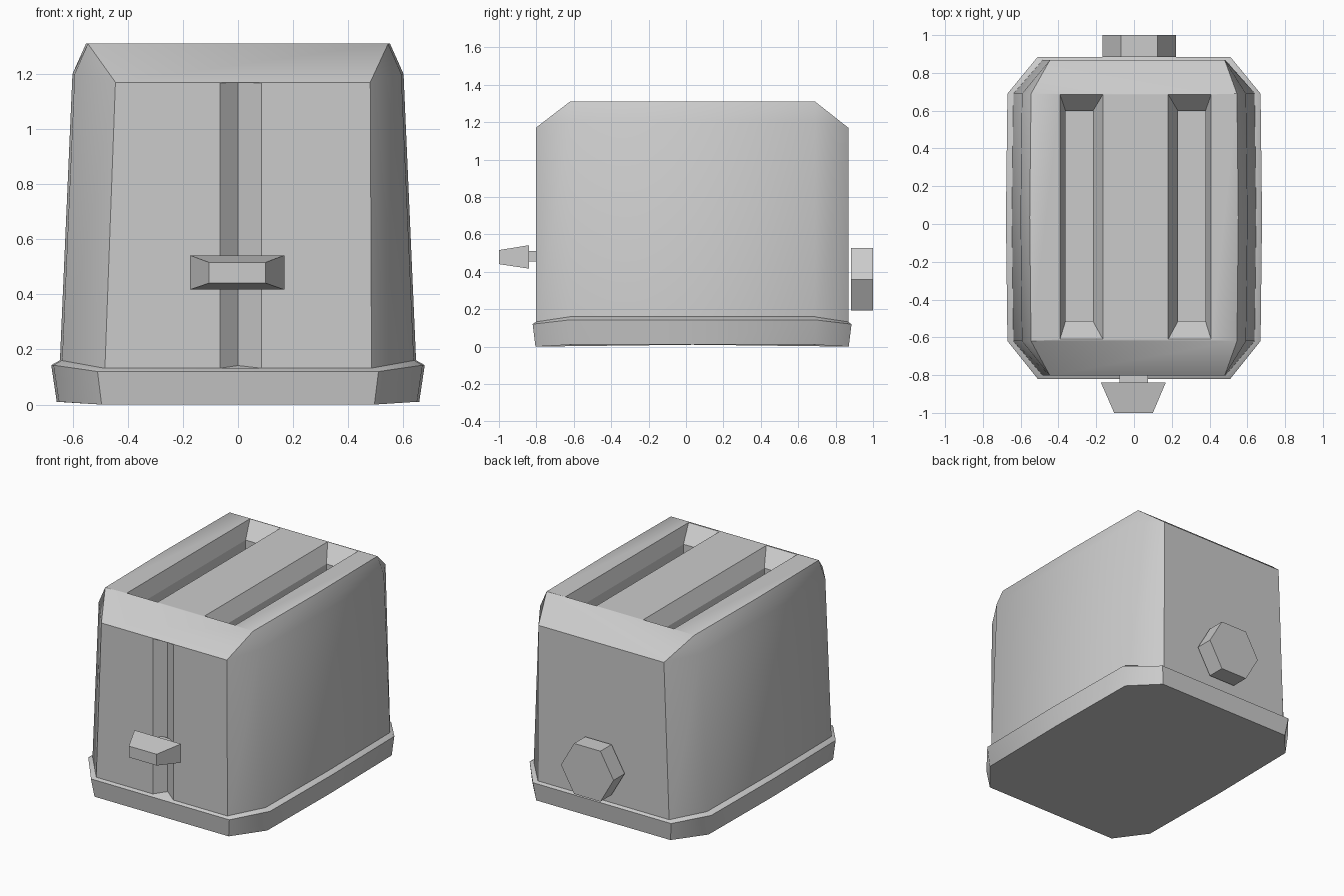
import bpy, bmesh, math
from mathutils import Matrix

if "Cube" in bpy.data.objects:
    bpy.data.objects.remove(bpy.data.objects["Cube"])

grey = bpy.data.materials.new("plain grey")
grey.use_nodes = True
grey.diffuse_color = (0.6, 0.6, 0.6, 1)
grey.node_tree.nodes["Principled BSDF"].inputs["Base Color"].default_value = (0.6, 0.6, 0.6, 1)

SIDE_FRONT, SIDE_BACK, MID = -0.62, 0.69, 0.035


def finish(name, bm):
    """Turn a bmesh into an object with outward normals."""
    bmesh.ops.recalc_face_normals(bm, faces=bm.faces)
    mesh = bpy.data.meshes.new(name)
    bm.to_mesh(mesh)
    bm.free()
    obj = bpy.data.objects.new(name, mesh)
    bpy.context.collection.objects.link(obj)
    mesh.materials.append(grey)
    return obj


def bridge(bm, a, b):
    """Join two closed rings, collapsing shared corners."""
    n = len(a)
    for i in range(n):
        j = (i + 1) % n
        corners = list(dict.fromkeys((a[i], a[j], b[j], b[i])))
        if len(corners) > 2:
            bm.faces.new(corners)


def plan_ring(bm, corner_l, corner_r, side, front, back, z_end, z_side):
    """Chamfered outline with gently bowed long sides."""
    def half(s, c):
        return [(s * c, front, z_end), (s * side, SIDE_FRONT, z_side),
                (s * (side + 0.008), MID, z_side),
                (s * side, SIDE_BACK, z_side), (s * c, back, z_end)]
    return [bm.verts.new(p) for p in half(1, corner_l) + half(-1, corner_r)[::-1]]


def frustum(name, low, high, axis="z"):
    """Tapered box; each end is (u0, u1, v0, v1, height)."""
    bm = bmesh.new()
    rings = []
    for u0, u1, v0, v1, h in (low, high):
        pts = [(u0, v0), (u1, v0), (u1, v1), (u0, v1)]
        rings.append([bm.verts.new((u, v, h) if axis == "z" else (u, h, v)) for u, v in pts])
    bridge(bm, *rings)
    for r in rings:
        bm.faces.new(r)
    return finish(name, bm)


def smooth(obj):
    bpy.ops.object.select_all(action="DESELECT")
    obj.select_set(True)
    bpy.context.view_layer.objects.active = obj
    bpy.ops.object.shade_smooth_by_angle(angle=math.radians(45))


def cut(obj, cutter):
    mod = obj.modifiers.new(cutter.name, "BOOLEAN")
    mod.operation = "DIFFERENCE"
    mod.solver = "EXACT"
    mod.object = cutter
    cutter.hide_render = True
    cutter.hide_viewport = True


# base tray with a flared rim and a narrow sloping lip
bm = bmesh.new()
rings = [plan_ring(bm, 0.495, 0.495, 0.65, -0.805, 0.87, 0.0, 0.01),
         plan_ring(bm, 0.51, 0.51, 0.67, -0.82, 0.885, 0.12, 0.143),
         plan_ring(bm, 0.485, 0.485, 0.64, -0.803, 0.868, 0.132, 0.16)]
for a, b in zip(rings, rings[1:]):
    bridge(bm, a, b)
bm.faces.new(rings[0])
bm.faces.new(rings[-1])
smooth(finish("base_tray", bm))

# tapered body shell with faceted shoulders
bm = bmesh.new()
low = plan_ring(bm, 0.485, 0.485, 0.642, -0.803, 0.868, 0.08, 0.08)
shoulder = plan_ring(bm, 0.48, 0.445, 0.593, -0.803, 0.868, 1.17, 1.2)
edge = [[bm.verts.new((s * x, y, 1.31)) for x, y in
         ((0.545, SIDE_FRONT), (0.552, MID), (0.545, SIDE_BACK))] for s in (1, -1)]
top = [shoulder[0], *edge[0], shoulder[4], shoulder[5], *edge[1][::-1], shoulder[9]]
bridge(bm, low, shoulder)
for start in (0, 5):
    for i in range(start, start + 4):
        corners = list(dict.fromkeys((shoulder[i], shoulder[i + 1], top[i + 1], top[i])))
        bm.faces.new(corners)
bm.faces.new((top[9], top[0], top[1], top[8]))
bm.faces.new((top[3], top[4], top[5], top[6]))
bm.faces.new((top[1], top[2], top[3], top[6], top[7], top[8]))
bm.faces.new(low)
body = finish("body", bm)
smooth(body)

# two bread slots: a sloped mouth above a deep straight well
for s, label in ((1, "left"), (-1, "right")):
    bm = bmesh.new()
    levels = []
    for x0, x1, y0, y1, z in ((0.226, 0.37, -0.513, 0.597, 0.6),
                              (0.226, 0.37, -0.513, 0.597, 1.21),
                              (0.173, 0.40, -0.61, 0.686, 1.31),
                              (0.173, 0.40, -0.61, 0.686, 1.4)):
        x0, x1 = s * x0 + 0.008, s * x1 + 0.008
        levels.append([bm.verts.new(p) for p in
                       ((x0, y0, z), (x1, y0, z), (x1, y1, z), (x0, y1, z))])
    for a, b in zip(levels, levels[1:]):
        bridge(bm, a, b)
    bm.faces.new(levels[0])
    bm.faces.new(levels[-1])
    cut(body, finish(label + "_slot_cutter", bm))

# V-shaped lever channel in the front
bm = bmesh.new()
ends = [[bm.verts.new((x, y, z)) for x, y in
         ((-0.066, -0.803), (-0.066, -0.9), (0.086, -0.9), (0.086, -0.803), (0.0, -0.74))]
        for z in (0.1, 1.168)]
bridge(bm, *ends)
for e in ends:
    bm.faces.new(e)
cut(body, finish("channel_cutter", bm))

# push lever and its stem
frustum("lever_handle", (-0.175, 0.168, 0.417, 0.542, -0.84),
        (-0.105, 0.10, 0.441, 0.516, -1.0), "y")
frustum("lever_stem", (-0.078, 0.074, 0.455, 0.51, -0.76),
        (-0.078, 0.074, 0.455, 0.51, -0.845), "y")

# six-sided browning knob on the back
bm = bmesh.new()
bmesh.ops.create_cone(bm, cap_ends=True, segments=6, radius1=0.194, radius2=0.194, depth=0.117)
bmesh.ops.rotate(bm, verts=bm.verts, matrix=Matrix.Rotation(math.pi / 2, 3, "X"))
xs = max(bm.verts, key=lambda v: v.co.x).co.x
if xs < 0.18:  # point the corners sideways
    bmesh.ops.rotate(bm, verts=bm.verts, matrix=Matrix.Rotation(math.pi / 6, 3, "Y"))
bmesh.ops.translate(bm, verts=bm.verts, vec=(0.028, 0.9415, 0.36))
finish("back_knob", bm)
